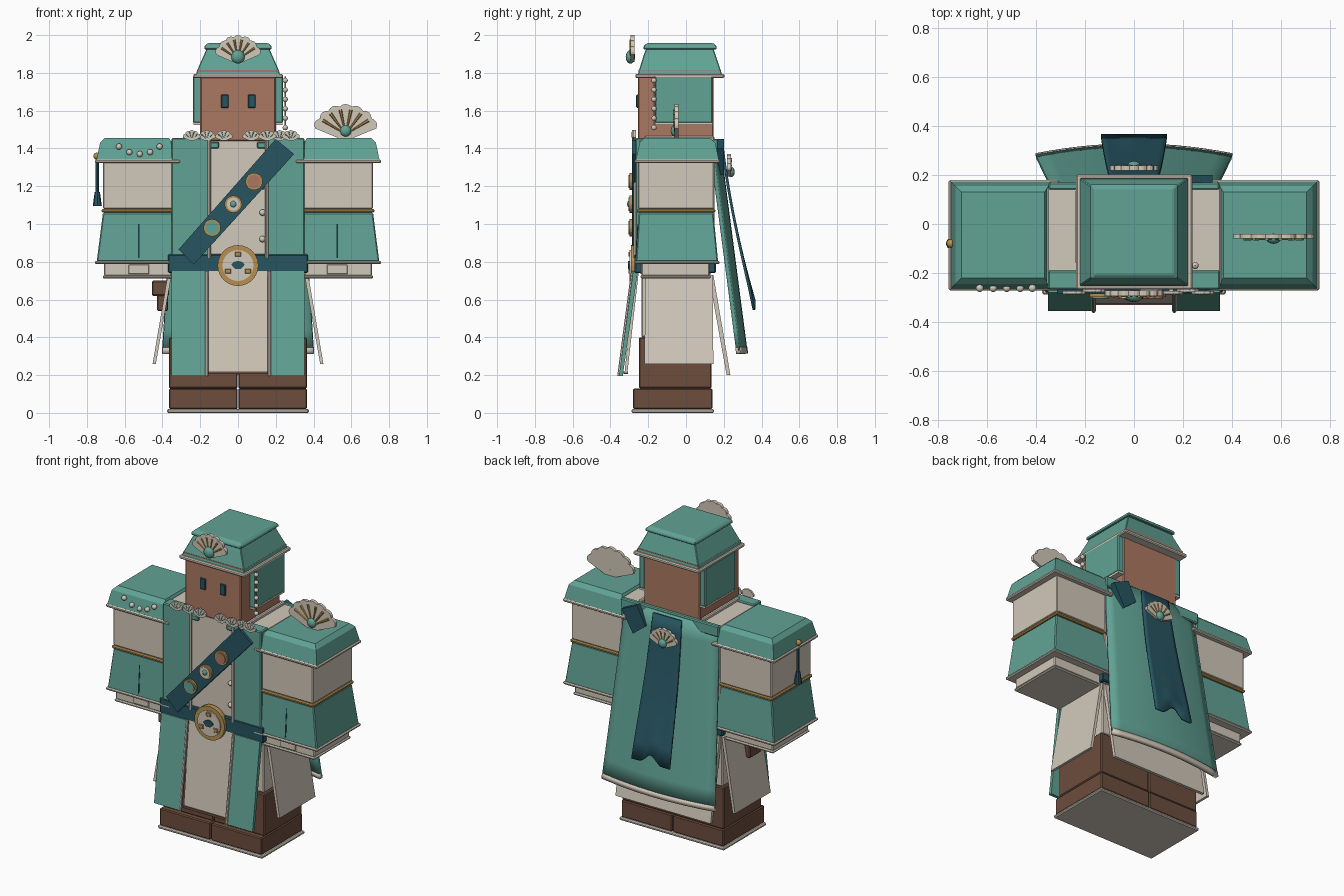
import bpy, bmesh, math
from mathutils import Vector

if "Cube" in bpy.data.objects:
    bpy.data.objects.remove(bpy.data.objects["Cube"])


def mat(name, rgb):
    m = bpy.data.materials.new(name)
    m.diffuse_color = (*rgb, 1)
    m.use_nodes = True
    m.node_tree.nodes["Principled BSDF"].inputs["Base Color"].default_value = m.diffuse_color
    return m


TEAL = mat("sea_teal", (0.12, 0.365, 0.30))
CREAM = mat("cream", (0.64, 0.58, 0.49))
DARK = mat("deep_teal", (0.02, 0.09, 0.12))
SKIN = mat("copper_skin", (0.41, 0.19, 0.12))
BROWN = mat("leather_brown", (0.15, 0.075, 0.046))
GOLD = mat("old_gold", (0.47, 0.28, 0.08))


def finish(name, bm, m, bevel=0.0, smooth=False):
    bmesh.ops.recalc_face_normals(bm, faces=bm.faces)
    me = bpy.data.meshes.new(name)
    bm.to_mesh(me)
    bm.free()
    me.materials.append(m)
    ob = bpy.data.objects.new(name, me)
    bpy.context.collection.objects.link(ob)
    if smooth:
        for p in me.polygons:
            p.use_smooth = True
    if bevel:
        b = ob.modifiers.new("bevel", "BEVEL")
        b.width, b.segments, b.limit_method = bevel, 1, 'ANGLE'
    return ob


def loft(name, m, levels, bevel=0.006):
    """Stack of rectangles (z, x0, x1, y0, y1) joined into a solid."""
    bm = bmesh.new()
    rings = []
    for z, x0, x1, y0, y1 in levels:
        rings.append([bm.verts.new(p) for p in
                      ((x0, y0, z), (x1, y0, z), (x1, y1, z), (x0, y1, z))])
    bm.faces.new(rings[0])
    bm.faces.new(rings[-1])
    for a, b in zip(rings, rings[1:]):
        for i in range(4):
            j = (i + 1) % 4
            bm.faces.new((a[i], a[j], b[j], b[i]))
    return finish(name, bm, m, bevel)


def box(name, m, x0, x1, y0, y1, z0, z1, bevel=0.006):
    return loft(name, m, [(z0, x0, x1, y0, y1), (z1, x0, x1, y0, y1)], bevel)


def rod(name, m, a, b, r, r2=None, seg=8):
    a, b = Vector(a), Vector(b)
    bm = bmesh.new()
    bmesh.ops.create_cone(bm, cap_ends=True, segments=seg, radius1=r,
                          radius2=r if r2 is None else r2, depth=(b - a).length)
    q = (b - a).to_track_quat('Z', 'Y').to_matrix()
    for v in bm.verts:
        v.co = q @ v.co + (a + b) / 2
    return finish(name, bm, m)


def ball(name, m, c, r, sy=1.0):
    bm = bmesh.new()
    bmesh.ops.create_uvsphere(bm, u_segments=12, v_segments=8, radius=r)
    for v in bm.verts:
        v.co = Vector((v.co.x, v.co.y * sy, v.co.z)) + Vector(c)
    return finish(name, bm, m, smooth=True)


def plate(name, m, pts, y0, y1):
    """Outline in x, z extruded from y0 to y1."""
    bm = bmesh.new()
    f = bm.faces.new([bm.verts.new((x, y0, z)) for x, z in pts])
    ext = bmesh.ops.extrude_face_region(bm, geom=[f])["geom"]
    for v in ext:
        if isinstance(v, bmesh.types.BMVert):
            v.co.y = y1
    return finish(name, bm, m)


def shell(name, x, y, z, r, t, side, rib, gem_r, lobes=7, zs=1.0):
    """Scalloped fan with ribs and a gem; side is the y direction it faces."""
    a0, a1 = math.radians(12), math.radians(168)
    pts = [(x - r * 0.2, z - r * 0.12), (x + r * 0.2, z - r * 0.12)]
    for i in range(lobes * 4 + 1):
        a = a0 + (a1 - a0) * i / (lobes * 4)
        k = r * (0.93 + 0.07 * math.sin(math.pi * (i % 4) / 4))
        pts.append((x + k * math.cos(a), z + k * math.sin(a) * zs))
    plate(name, CREAM, pts, y - t / 2, y + t / 2)
    yf = y + side * t / 2
    for i in range(1, lobes):
        a = a0 + (a1 - a0) * i / lobes
        c, s = math.cos(a), math.sin(a) * zs
        rod(name + "_rib", rib, (x + c * r * .15, yf, z + s * r * .15),
            (x + c * r * .82, yf, z + s * r * .82), r * .02, r * .05, 6)
    if gem_r:
        ball(name + "_gem", TEAL, (x, yf, z + r * .1), gem_r, 0.7)


# Boots and legs
for s, side in ((-1, "left"), (1, "right")):
    x0, x1 = sorted((0.002 * s, 0.365 * s))
    box(side + "_boot_foot", BROWN, x0, x1, -0.28, 0.14, 0.02, 0.13)
    box(side + "_boot_shaft", BROWN, x0, x1, -0.25, 0.135, 0.13, 0.40)
    box(side + "_leg", CREAM, *sorted((0, 0.35 * s)), -0.235, 0.13, 0.40, 0.76)
box("sole", CREAM, -0.375, 0.375, -0.288, 0.148, 0, 0.02)

# Torso, coat fronts, belt
box("torso", CREAM, -0.355, 0.355, -0.25, 0.15, 0.74, 1.445)
for s in (-1, 1):
    box("coat_front", TEAL, *sorted((0.155 * s, 0.352 * s)), -0.268, -0.19, 0.8, 1.455)
    rod("coat_piping", CREAM, (0.152 * s, -0.268, 0.82), (0.152 * s, -0.268, 1.45), 0.01)
    box("collar_clasp", TEAL, *sorted((0.10 * s, 0.155 * s)), -0.265, -0.24, 1.40, 1.435)
    box("shoulder_piping", CREAM, *sorted((0.21 * s, 0.235 * s)), -0.22, 0.15, 1.44, 1.465)
box("back_yoke", TEAL, -0.35, 0.35, 0.14, 0.17, 1.38, 1.45)
box("belt", DARK, -0.37, 0.37, -0.272, 0.158, 0.74, 0.84)
rod("buckle_ring", GOLD, (0, -0.26, 0.78), (0, -0.292, 0.78), 0.108, seg=28)
rod("buckle_face", CREAM, (0, -0.28, 0.78), (0, -0.299, 0.78), 0.082, seg=28)
for a in (90, 210, 330):
    c, s = math.cos(math.radians(a)), math.sin(math.radians(a))
    box("buckle_stud", GOLD, c * .06 - .016, c * .06 + .016, -0.305, -0.295,
        0.78 + s * .06 - .013, 0.78 + s * .06 + .013, 0.003)
plate("buckle_emblem", DARK, [(-.015, .762), (.015, .762), (.036, .785), (.02, .8),
                              (0, .805), (-.02, .8), (-.036, .785)], -0.306, -0.297)

# Skirt panels flaring out from the belt
for s in (-1, 1):
    a, b = sorted((0.165 * s, 0.352 * s))
    loft("front_skirt", TEAL, [(0.195, a, b, -0.355, -0.335), (0.75, a, b, -0.28, -0.255)], 0)
    rod("skirt_piping", CREAM, (0.165 * s, -0.355, 0.195), (0.165 * s, -0.282, 0.75), 0.009)
    p, q = sorted((0.435 * s, 0.452 * s))
    u, v = sorted((0.352 * s, 0.372 * s))
    loft("side_skirt", CREAM, [(0.26, p, q, -0.22, 0.145), (0.73, u, v, -0.215, 0.14)], 0)
loft("apron", CREAM, [(0.215, -0.16, 0.16, -0.325, -0.31), (0.75, -0.16, 0.16, -0.272, -0.25)], 0)
box("apron_hem", BROWN, -0.16, 0.16, -0.33, -0.308, 0.205, 0.22, 0)
loft("back_skirt", CREAM, [(0.20, -0.34, 0.34, 0.215, 0.235), (0.73, -0.34, 0.34, 0.12, 0.145)], 0)

# Arms
for s, side in ((-1, "left"), (1, "right")):
    def lv(z, a, b, y0, y1):
        return (z, *sorted((a * s, b * s)), y0, y1)

    def slab(name, m, a, b, y0, y1, z0, z1, bev=0.006):
        loft(side + name, m, [lv(z0, a, b, y0, y1), lv(z1, a, b, y0, y1)], bev)
    slab("_hand", CREAM, .352, .71, -.235, .125, .725, .80)
    slab("_hand_trim", CREAM, .346, .716, -.242, .132, .712, .728)
    slab("_hand_plate", CREAM, .47, .58, -.242, -.23, .735, .785, .003)
    loft(side + "_cuff", TEAL, [lv(.80, .305, .748, -.265, .17), lv(1.06, .345, .715, -.25, .145)])
    slab("_cuff_trim", CREAM, .298, .757, -.272, .178, .787, .805)
    rod(side + "_cuff_crease", DARK, (.525 * s, -.266, .82), (.525 * s, -.253, 1.0), .004, seg=6)
    slab("_band", GOLD, .34, .722, -.262, .155, 1.06, 1.08)
    slab("_sleeve", CREAM, .345, .715, -.255, .15, 1.08, 1.33)
    slab("_cap_trim", CREAM, .305, .757, -.272, .18, 1.322, 1.342)
    loft(side + "_shoulder_cap", TEAL,
         [lv(1.335, .34, .75, -.267, .175), lv(1.43, .35, .73, -.245, .155),
          lv(1.455, .365, .705, -.22, .13)], 0)

# Shoulder ornaments
for x, z in ((-.63, 1.41), (-.575, 1.38), (-.52, 1.37), (-.465, 1.38), (-.415, 1.41)):
    ball("cap_bead", CREAM, (x, -0.262, z), 0.016)
shell("shoulder_shell", 0.57, -0.05, 1.475, 0.178, 0.02, -1, GOLD, 0.03, 7, 0.9)
rod("tassel_cord", DARK, (-.745, -.08, 1.36), (-.745, -.08, 1.16), 0.01)
rod("tassel_fringe", DARK, (-.745, -.08, 1.17), (-.745, -.08, 1.095), 0.014, 0.024)
ball("tassel_stud", GOLD, (-.748, -.08, 1.36), 0.018)

# Belt pouch
box("pouch", BROWN, -0.43, -0.37, -0.16, -0.04, 0.54, 0.70)
box("pouch_flap", BROWN, -0.455, -0.365, -0.17, -0.03, 0.62, 0.70)

# Sash with medallions
plate("sash", DARK, [(-.315, .865), (-.235, .785), (.297, 1.37), (.20, 1.45)], -0.285, -0.262)
plate("sash_end", DARK, [(.21, 1.45), (.15, 1.33), (.24, 1.26), (.32, 1.40)], 0.15, 0.2)
for x, z, m in ((.085, 1.225, SKIN), (-.025, 1.105, CREAM), (-.137, .98, TEAL)):
    rod("medallion_rim", GOLD, (x, -.28, z), (x, -.298, z), .046, seg=18)
    rod("medallion", m, (x, -.29, z), (x, -.304, z), .035, seg=18)
ball("medallion_gem", TEAL, (-.025, -.302, 1.105), .017, .6)
for z in (.92, 1.06, 1.20, 1.33):
    ball("button", CREAM, (0.13, -0.258, z), 0.017)

# Collar shells
for i, x in enumerate((-.245, -.165, -.075, .07, .155, .22, .28)):
    shell("collar_shell", x, -0.28 + 0.008 * (i % 2), 1.447, 0.05, 0.012, -1, TEAL, 0, 5)

# Head
box("head", SKIN, -0.2, 0.2, -0.255, 0.145, 1.44, 1.79)
for x in (-0.07, 0.073):
    box("eye", DARK, x - .02, x + .02, -0.264, -0.25, 1.615, 1.685, 0.004)
for s in (-1, 1):
    box("side_veil", TEAL, *sorted((0.195 * s, 0.238 * s)), -0.165, 0.14, 1.535, 1.785)
    box("veil_hem", CREAM, *sorted((0.198 * s, 0.236 * s)), -0.165, 0.14, 1.525, 1.538, 0)
for i in range(6):
    ball("hanging_bead", CREAM, (0.25, -0.17, 1.76 - i * 0.05), 0.014)
rod("bead_string", CREAM, (0.25, -0.17, 1.78), (0.25, -0.17, 1.5), 0.003, seg=5)

# Hat
box("hat_brim", CREAM, -0.236, 0.238, -0.268, 0.203, 1.772, 1.795)
loft("hat_crown", TEAL, [(1.79, -.222, .222, -.255, .19), (1.81, -.218, .218, -.25, .185),
                         (1.90, -.178, .178, -.222, .155), (1.93, -.165, .165, -.21, .145)], 0.004)
box("hat_band", SKIN, -0.217, 0.217, -0.251, 0.186, 1.806, 1.814, 0)
loft("hat_top", TEAL, [(1.925, -.178, .178, -.225, .162), (1.942, -.178, .178, -.225, .162),
                       (1.957, -.16, .16, -.207, .144)], 0.004)
shell("hat_shell", 0, -0.283, 1.872, 0.128, 0.022, -1, GOLD, 0.036)


# Cape and back ribbon as curved sheets
def sheet(name, m, fn, nu, nv, thick):
    bm = bmesh.new()
    g = [[bm.verts.new(fn(2 * i / nu - 1, j / nv)) for i in range(nu + 1)] for j in range(nv + 1)]
    for j in range(nv):
        for i in range(nu):
            bm.faces.new((g[j][i], g[j][i + 1], g[j + 1][i + 1], g[j + 1][i]))
    ob = finish(name, bm, m, smooth=True)
    so = ob.modifiers.new("thickness", "SOLIDIFY")
    so.thickness, so.offset = thick, 0
    return ob


def cape(u, v):
    return (u * (0.33 + 0.07 * v), 0.17 + 0.145 * v - 0.04 * u * u, 1.44 - 1.11 * v)


def ribbon(u, v):
    return (u * (0.1 + 0.035 * v), 0.19 + 0.10 * v + 0.07 * v * v,
            1.43 - 0.83 * v - 0.055 * v ** 6 * (1 - math.cos(min(1, abs(u) * 1.7) * math.pi)) / 2)


sheet("cape", TEAL, cape, 14, 10, 0.02)
sheet("cape_hem", CREAM, lambda u, v: cape(u, 0.985 + 0.03 * v), 14, 1, 0.024)
sheet("back_ribbon", DARK, ribbon, 12, 10, 0.014)
shell("back_shell", 0, 0.228, 1.265, 0.105, 0.02, 1, GOLD, 0.028)
